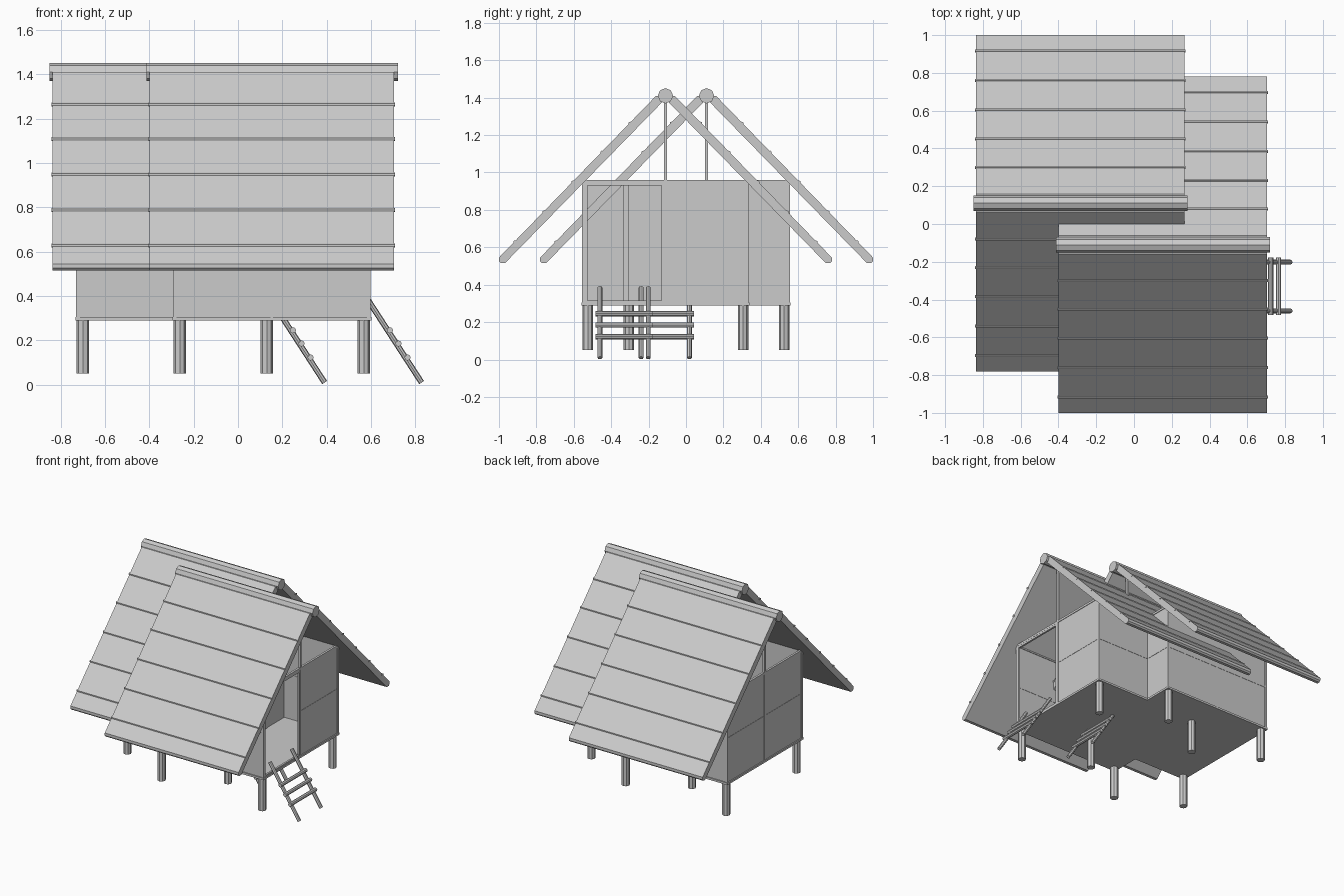
import bpy, bmesh, math
from mathutils import Vector

if "Cube" in bpy.data.objects:
    bpy.data.objects.remove(bpy.data.objects["Cube"])

mat = bpy.data.materials.new("plain grey")
mat.diffuse_color = (0.6, 0.6, 0.6, 1)
mat.use_nodes = True
mat.node_tree.nodes["Principled BSDF"].inputs["Base Color"].default_value = mat.diffuse_color


def finish(bm, name, origin):
    bmesh.ops.recalc_face_normals(bm, faces=bm.faces)
    me = bpy.data.meshes.new(name)
    bm.to_mesh(me)
    bm.free()
    me.materials.append(mat)
    ob = bpy.data.objects.new(name, me)
    ob.location = origin
    bpy.context.collection.objects.link(ob)
    return ob


def box(name, o, x0, x1, y0, y1, z0, z1):
    bm = bmesh.new()
    bmesh.ops.create_cube(bm, size=1)
    for v in bm.verts:
        v.co = Vector(((x0 + x1) / 2 + v.co.x * (x1 - x0),
                       (y0 + y1) / 2 + v.co.y * (y1 - y0),
                       (z0 + z1) / 2 + v.co.z * (z1 - z0)))
    return finish(bm, name, o)


def pole(name, o, a, b, r, n=8):
    a, b = Vector(a), Vector(b)
    d = b - a
    bm = bmesh.new()
    bmesh.ops.create_cone(bm, cap_ends=True, segments=n, radius1=r, radius2=r, depth=d.length)
    q = d.to_track_quat('Z', 'Y')
    for v in bm.verts:
        v.co = q @ v.co + (a + b) / 2
    return finish(bm, name, o)


def prism(name, o, pts, x0, x1):
    bm = bmesh.new()
    f = bm.faces.new([bm.verts.new((x0, y, z)) for y, z in pts])
    r = bmesh.ops.extrude_face_region(bm, geom=[f])
    bmesh.ops.translate(bm, vec=(x1 - x0, 0, 0),
                        verts=[v for v in r["geom"] if isinstance(v, bmesh.types.BMVert)])
    return finish(bm, name, o)


W, T = 0.437, 0.008          # half width of the room, half thickness of the bars
Z0, ZM, Z1 = 0.30, 0.63, 0.96  # floor, wall seam and wall top heights
RX = 0.5525                  # half length of the roof


def hut(tag, cx, cy):
    o = (cx, cy, 0)
    # Stilts and floor
    for sx in (-1, 1):
        for sy in (-1, 1):
            pole(tag + "stilt", o, (sx * .415, sy * .415, .05), (sx * .415, sy * .415, .295), .028)
            box(tag + "corner_post", o, sx * W - T, sx * W + T, sy * W - T, sy * W + T, Z0, Z1)
    box(tag + "floor", o, -.449, .449, -.449, .449, .29, .305)

    # Wall panels and frames: long sides
    for s in (-1, 1):
        y = s * W
        box(tag + "side_wall", o, -W, W, y - .004, y + .004, Z0, Z1)
        box(tag + "side_top_bar", o, -W, W, y - T, y + T, Z1 - .016, Z1)
        box(tag + "side_middle_bar", o, -W, W, y - .006, y + .006, ZM - .006, ZM + .006)
        box(tag + "side_seam_bar", o, -.006, .006, y - .006, y + .006, Z0, Z1)

    # Gable walls; the right one keeps its front half open as a doorway
    for s in (-1, 1):
        x = s * W
        y0 = -W if s < 0 else 0
        box(tag + "end_wall", o, x - .004, x + .004, y0, W, Z0, Z1)
        box(tag + "end_middle_bar", o, x - .006, x + .006, y0, W, ZM - .006, ZM + .006)
        box(tag + "end_top_bar", o, x - T, x + T, -W, W, Z1 - .016, Z1)
        box(tag + "ridge_post", o, x - T, x + T, -T, T, Z0, 1.39)
    # Door frame
    for y in (-W + .014, -.014):
        box(tag + "door_jamb", o, W - .007, W + .007, y - .006, y + .006, Z0, Z1 - .02)
    box(tag + "door_lintel", o, W - .007, W + .007, -W, 0, Z1 - .03, Z1 - .014)
    box(tag + "door_sill", o, W - .007, W + .007, -W, 0, Z0, Z0 + .015)

    # Roof slopes with blunt edges, plus battens
    prof = [(.05, 1.41), (.03, 1.41), (.018, 1.397), (.018, 1.375),
            (.858, .515), (.88, .515), (.89, .525), (.89, .545)]
    for s in (-1, 1):
        prism(tag + "roof_slope", o, [(s * y, z) for y, z in prof], -RX, RX)
        for z in (1.265, 1.11, .95, .79, .63):
            y = .05 + (1.41 - z) * .84 / .865
            p = (s * (y - .002), z - .002)
            pole(tag + "roof_batten", o, (-RX - .004, *p), (RX + .004, *p), .009, 6)
    # Ridge log
    pole(tag + "ridge_log", o, (-RX - .013, 0, 1.41), (RX + .016, 0, 1.41), .041)

    # Ladder
    top, bot = Vector((.432, 0, .385)), Vector((.676, 0, .009))
    for y in (-.35, -.092):
        pole(tag + "ladder_rail", o, top + Vector((0, y, 0)), bot + Vector((0, y, 0)), .013)
    for z in (.245, .185, .122):
        t = (top.z - z) / (top.z - bot.z)
        x = top.x + (bot.x - top.x) * t + .01
        pole(tag + "ladder_rung", o, (x, -.373, z), (x, -.068, z), .014)


hut("front_", .1525, -.11)
hut("back_", -.285, .11)
